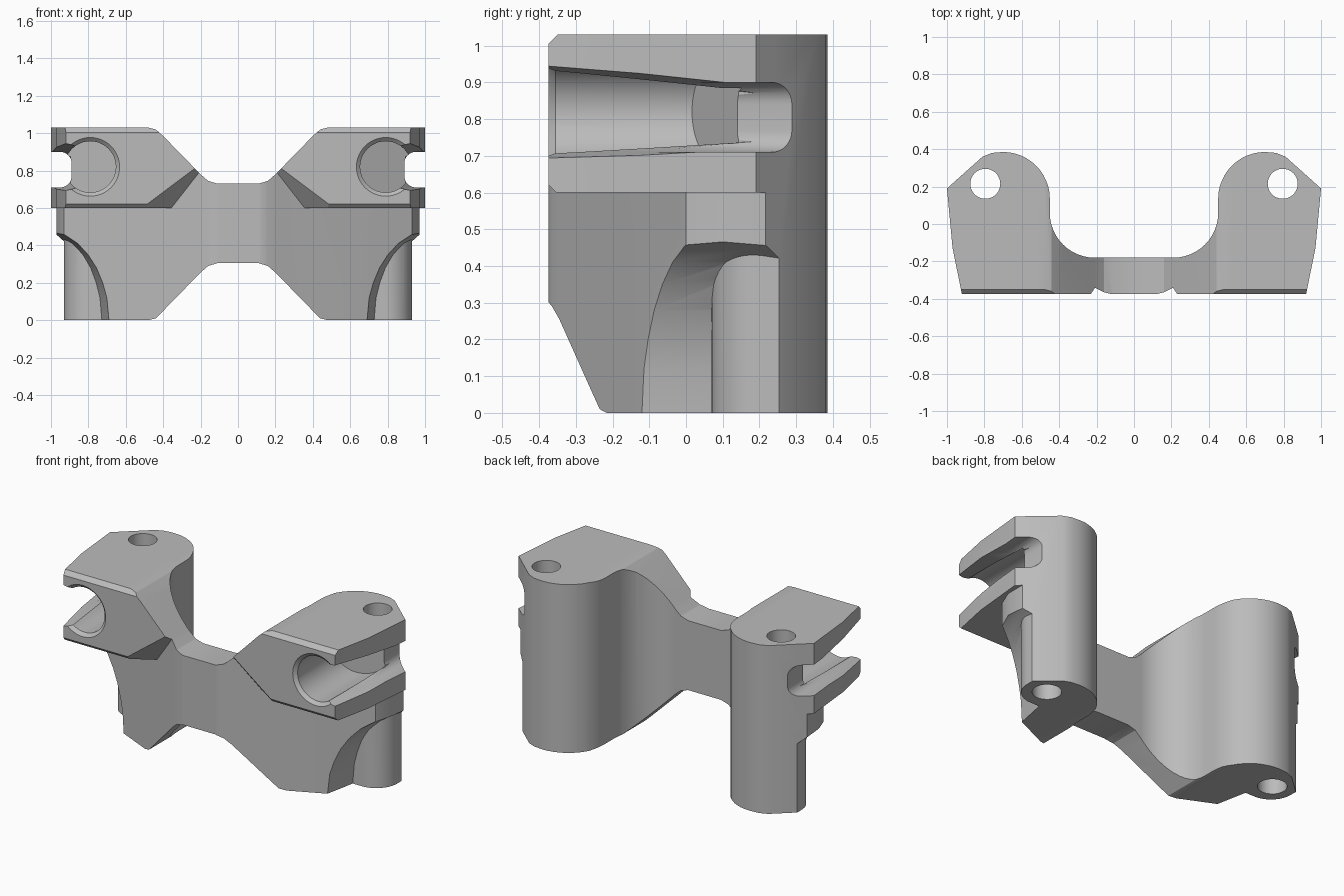
import bpy, bmesh, math
from mathutils import Vector

if "Cube" in bpy.data.objects:
    bpy.data.objects.remove(bpy.data.objects["Cube"], do_unlink=True)

grey = bpy.data.materials.new("plain grey")
grey.use_nodes = True
grey.diffuse_color = (0.5, 0.5, 0.5, 1)
grey.node_tree.nodes["Principled BSDF"].inputs["Base Color"].default_value = (0.5, 0.5, 0.5, 1)


def arc(cx, cy, r, a0, a1, n=12):
    angles = [math.radians(a0 + (a1 - a0) * i / n) for i in range(n + 1)]
    return [(cx + r * math.cos(a), cy + r * math.sin(a)) for a in angles]


def finish(bm, name):
    bmesh.ops.recalc_face_normals(bm, faces=bm.faces)
    mesh = bpy.data.meshes.new(name)
    bm.to_mesh(mesh)
    bm.free()
    mesh.materials.append(grey)
    ob = bpy.data.objects.new(name, mesh)
    bpy.context.collection.objects.link(ob)
    return ob


def prism(points, lo, hi, axis="Z"):
    """Extrude an outline along Z (x, y points) or along Y (x, z points)."""
    bm = bmesh.new()
    place = (lambda p, d: (p[0], p[1], d)) if axis == "Z" else (lambda p, d: (p[0], d, p[1]))
    a = [bm.verts.new(place(p, lo)) for p in points]
    b = [bm.verts.new(place(p, hi)) for p in points]
    bm.faces.new(a)
    bm.faces.new(b[::-1])
    for i in range(len(a)):
        j = (i + 1) % len(a)
        bm.faces.new((a[i], b[i], b[j], a[j]))
    bmesh.ops.recalc_face_normals(bm, faces=bm.faces)
    return bm


def trim(bm, point, outward):
    """Slice off everything on the outward side and cap the cut."""
    cut = bmesh.ops.bisect_plane(bm, geom=bm.verts[:] + bm.edges[:] + bm.faces[:],
                                 plane_co=point, plane_no=outward, clear_outer=True)
    edges = [e for e in cut["geom_cut"] if isinstance(e, bmesh.types.BMEdge)]
    bmesh.ops.holes_fill(bm, edges=edges, sides=0)


def boolean(target, other, operation):
    mod = target.modifiers.new(operation.lower(), "BOOLEAN")
    mod.operation, mod.solver, mod.object = operation, "EXACT", other
    bpy.context.view_layer.objects.active = target
    bpy.ops.object.modifier_apply(modifier=mod.name)
    bpy.data.objects.remove(other, do_unlink=True)


# Core: bridge, swept-back front wall and rear column
inner_wall = arc(0.21, 0.06, 0.24, 0, -90)
lobe = arc(0.70, 0.135, 0.25, 90, 180)
core = [(-0.1, -0.375), (0.12, -0.375), (0.16, -0.365), (0.2, -0.345), (0.69, -0.12),
        (0.93, 0.0), (0.97, 0.1), (0.97, 0.217), (0.81, 0.36), (0.76, 0.38)]
core += lobe + inner_wall + [(-0.1, -0.18)]
body = finish(prism(core, -0.1, 1.1), "bracket_body")

# Head: forward clamp block above the step, with trimmed edges
head = prism([(0.18, -0.33), (0.23, -0.375), (0.92, -0.375), (0.97, -0.13), (1.0, 0.19),
              (0.94, 0.244), (0.8, 0.2), (0.52, 0.1), (0.4, -0.16), (0.22, -0.25)], 0.6, 1.1)
trim(head, (0, -0.375, 1.005), Vector((0, -1, 1)))
trim(head, (0, -0.375, 0.622), Vector((0, -1, -1)))
trim(head, (0.22, -0.375, 0.82), Vector((-0.185, -0.286, -0.247)))
boolean(body, finish(head, "head"), "UNION")

# Front silhouette: narrow bridge flaring to full height
upper = [(0.52, 1.03), (0.48, 1.03), (0.44, 1.02), (0.4, 0.985), (0.2, 0.78),
         (0.16, 0.745), (0.11, 0.73), (-0.1, 0.73)]
lower = [(x, 1.035 - z if z < 1.0 else 1.03 - z) for x, z in reversed(upper)]
sides = [(1.1, 0.0), (1.1, 1.03)]
boolean(body, finish(prism(upper + lower + sides, -0.6, 0.6, "Y"), "silhouette"), "INTERSECT")

# Arched recess around the lower round boss
recess = prism([(0.69, -0.1), (0.69, 0.0), (0.7, 0.12), (0.72, 0.2), (0.75, 0.28),
                (0.79, 0.35), (0.84, 0.41), (0.9, 0.455), (0.96, 0.48), (1.2, 0.5),
                (1.2, -0.1)], -0.5, 0.5, "Y")
for v in recess.verts:
    v.co.x += 0.2 * (v.co.y + 0.12)
recess = finish(recess, "recess")
boss = arc(0.79, 0.21, 0.14, 0, -90) + [(0.5, 0.07), (0.5, 0.6), (0.93, 0.6)]
boolean(recess, finish(prism(boss, -0.2, 0.6), "boss"), "DIFFERENCE")
boolean(body, recess, "DIFFERENCE")

# Round clamp pocket with slanted end wall
pocket = prism(arc(0.79, 0.82, 0.137, 0, 352.5, 47), -0.5, 0.4, "Y")
trim(pocket, (0.66, 0.02, 0), Vector((-0.12, 0.23, 0)))
boolean(body, finish(pocket, "pocket"), "DIFFERENCE")

# Countersunk pocket rim
rim = prism(arc(0.79, 0.82, 0.158, 0, 352.5, 47), -0.376, -0.355, "Y")
for v in rim.verts:
    if v.co.y > -0.36:
        v.co.x = 0.79 + (v.co.x - 0.79) * 0.86
        v.co.z = 0.82 + (v.co.z - 0.82) * 0.86
boolean(body, finish(rim, "rim"), "DIFFERENCE")

# Side slot running the full depth
slot = arc(0.95, 0.77, 0.06, 270, 180, 8) + arc(0.95, 0.84, 0.06, 180, 90, 8)
slot += [(1.2, 0.9), (1.2, 0.71)]
boolean(body, finish(prism(slot, -0.6, 0.6, "Y"), "slot"), "DIFFERENCE")

# Tapered flare opening the slot towards the front
flare = bmesh.new()
for y, x, low, high in ((-0.4, 0.86, 0.705, 0.935), (-0.4, 1.05, 0.665, 0.975),
                        (0.2, 0.9, 0.74, 0.87), (0.2, 1.05, 0.71, 0.9)):
    for z in (low, high):
        flare.verts.new((x, y, z))
bmesh.ops.convex_hull(flare, input=flare.verts)
boolean(body, finish(flare, "flare"), "DIFFERENCE")

# Vertical bolt hole
boolean(body, finish(prism(arc(0.795, 0.215, 0.08, 0, 352.5, 47), -0.5, 1.5), "hole"), "DIFFERENCE")

# Keep the left half open at the middle and mirror it
bm = bmesh.new()
bm.from_mesh(body.data)
bmesh.ops.bisect_plane(bm, geom=bm.verts[:] + bm.edges[:] + bm.faces[:],
                       plane_co=(0, 0, 0), plane_no=(-1, 0, 0), clear_outer=True)
bm.to_mesh(body.data)
bm.free()
mirror = body.modifiers.new("mirror", "MIRROR")
mirror.use_clip = True
bpy.context.view_layer.objects.active = body
body.select_set(True)
bpy.ops.object.modifier_apply(modifier="mirror")
bpy.ops.object.shade_smooth_by_angle(angle=math.radians(22))
